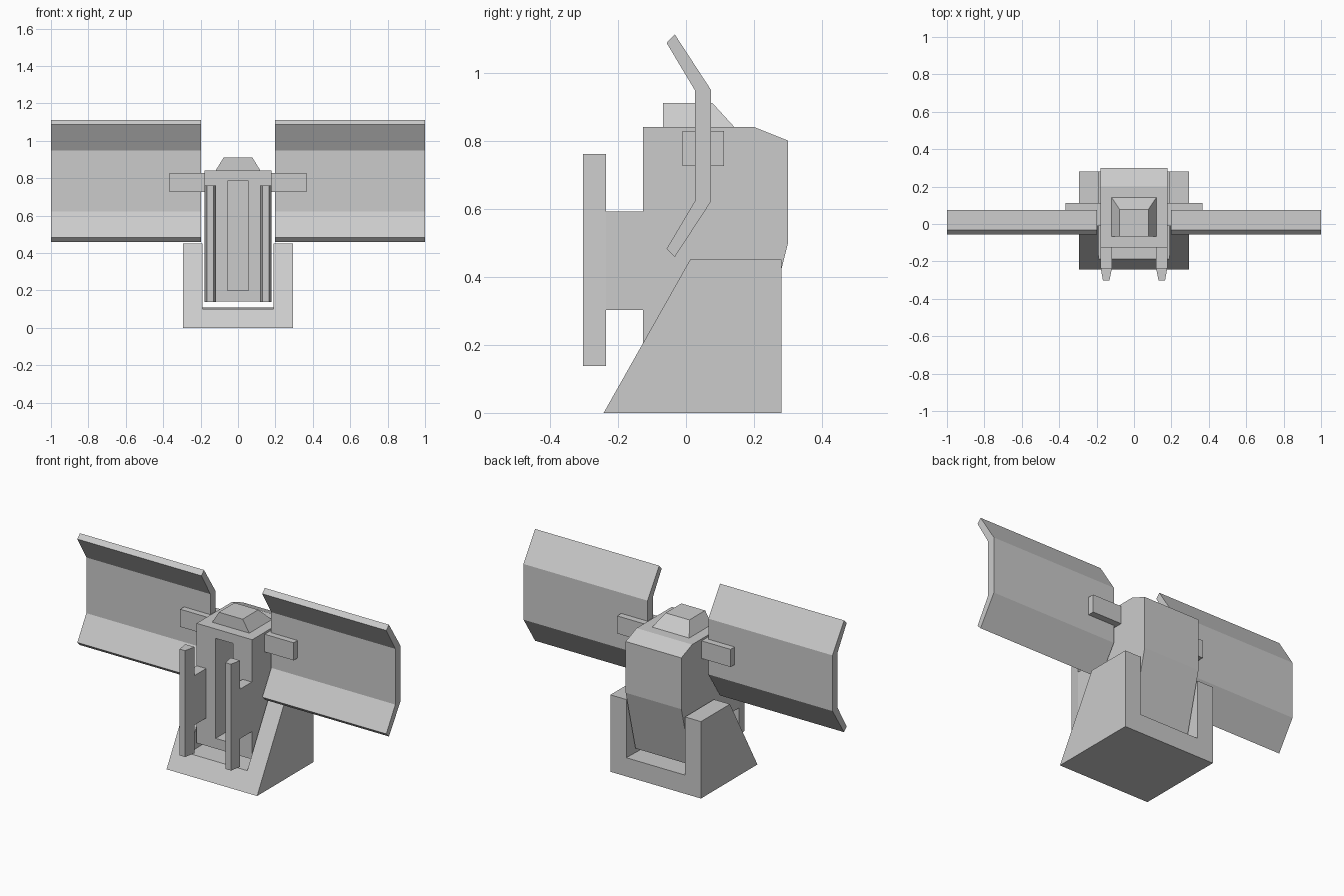
import bpy, bmesh

if "Cube" in bpy.data.objects:
    bpy.data.objects.remove(bpy.data.objects["Cube"])


def add_mesh(name, rings):
    """Solid skinned between two matching rings of points."""
    bm = bmesh.new()
    a, b = [[bm.verts.new(p) for p in ring] for ring in rings]
    n = len(a)
    bm.faces.new(a)
    bm.faces.new(b[::-1])
    for i in range(n):
        j = (i + 1) % n
        bm.faces.new((a[i], b[i], b[j], a[j]))
    bmesh.ops.recalc_face_normals(bm, faces=bm.faces)
    me = bpy.data.meshes.new(name)
    bm.to_mesh(me)
    bm.free()
    ob = bpy.data.objects.new(name, me)
    bpy.context.collection.objects.link(ob)
    return ob


def extrude_x(name, profile, x0, x1):
    """Side profile (y, z) extruded along x."""
    return add_mesh(name, [[(x, y, z) for y, z in profile] for x in (x0, x1)])


def rect(a0, a1, b0, b1):
    return [(a0, b0), (a1, b0), (a1, b1), (a0, b1)]


def mirror(ob):
    m = ob.modifiers.new("mirror", 'MIRROR')
    m.use_axis[0] = True


def cut(ob, cutter):
    m = ob.modifiers.new("cut", 'BOOLEAN')
    m.operation = 'DIFFERENCE'
    m.solver = 'EXACT'
    m.object = cutter
    bpy.context.view_layer.objects.active = ob
    bpy.ops.object.modifier_apply(modifier=m.name)
    bpy.data.objects.remove(cutter)


# Forked base with a gently sloping slot floor
base = extrude_x("base_fork", [(-0.242, 0), (0.28, 0), (0.28, 0.45), (0.012, 0.45)],
                 -0.293, 0.293)
cut(base, extrude_x("slot_cutter", [(-0.4, 0.095), (0.4, 0.112), (0.4, 1), (-0.4, 1)],
                    -0.19, 0.19))

# Central body with a deep recess in the front
body = extrude_x("body", [(-0.126, 0.14), (0.21, 0.14), (0.30, 0.50), (0.30, 0.80),
                          (0.20, 0.84), (-0.126, 0.84)], -0.18, 0.18)
cut(body, extrude_x("recess_cutter", rect(-0.3, 0.09, 0.20, 0.785), -0.056, 0.056))

# Tapered cap on top of the body, vertical at the front
add_mesh("top_cap", [
    [(x, y, 0.84) for x, y in rect(-0.12, 0.12, -0.067, 0.142)],
    [(x, y, 0.91) for x, y in rect(-0.077, 0.077, -0.067, 0.078)]])

# Front rails, narrowing forwards, and their brackets
rail = add_mesh("front_rails", [
    [(x, -0.235, z) for x, z in rect(0.118, 0.178, 0.138, 0.76)],
    [(x, -0.302, z) for x, z in rect(0.131, 0.166, 0.138, 0.76)]])
mirror(rail)
mirror(extrude_x("rail_brackets", rect(-0.235, -0.126, 0.302, 0.592), 0.118, 0.178))

# Side arms holding the panels
mirror(extrude_x("side_arms", rect(-0.01, 0.112, 0.725, 0.828), 0.18, 0.367))

# Wide bent panels
mirror(extrude_x("bent_panels", [
    (-0.033, 1.112), (-0.057, 1.087), (0.026, 0.948), (0.026, 0.622),
    (-0.057, 0.482), (-0.033, 0.458), (0.074, 0.622), (0.074, 0.948)], 0.197, 1.0))
